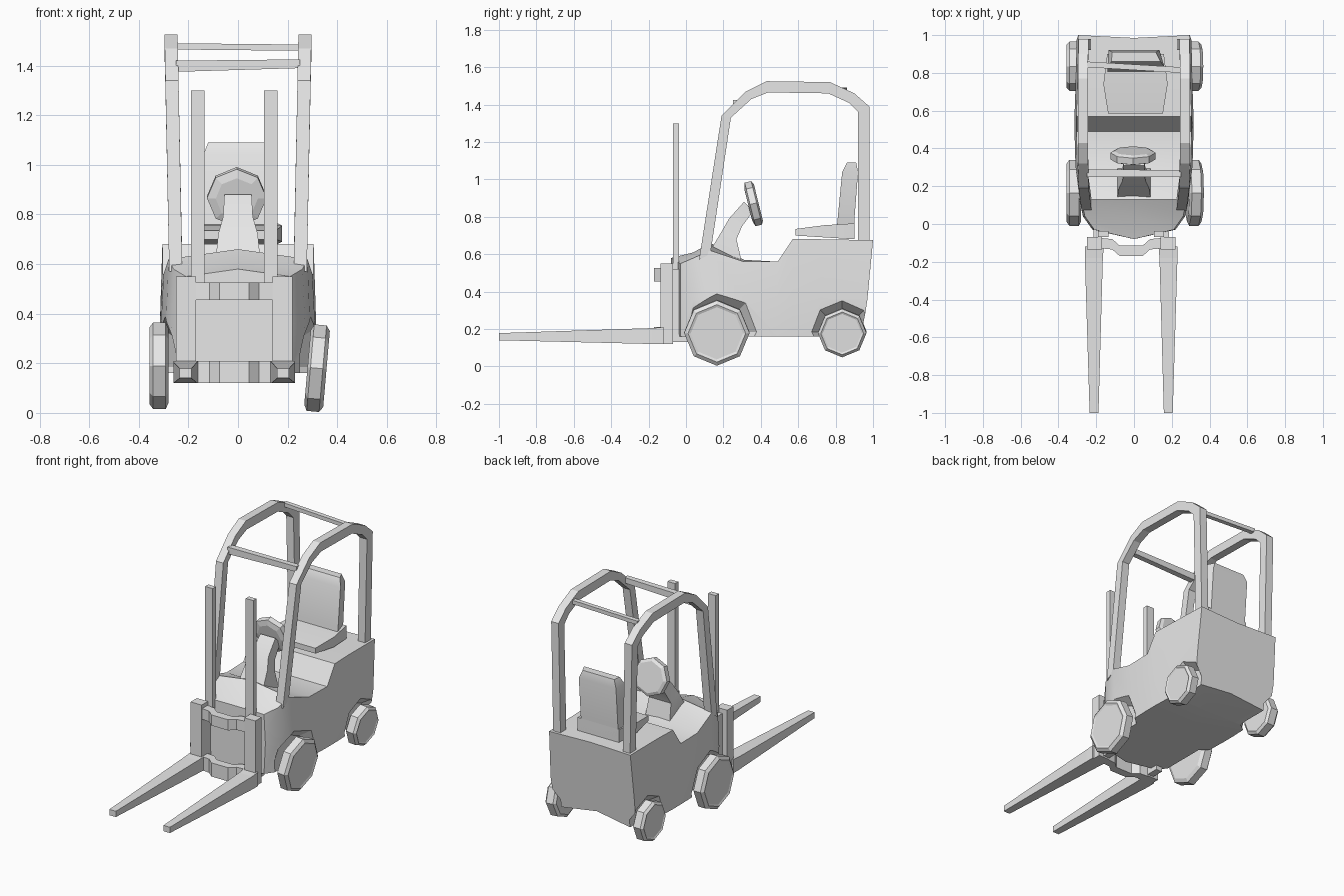
import bpy, bmesh, math
from mathutils import Vector, Matrix

cube = bpy.data.objects.get("Cube")
if cube:
    bpy.data.objects.remove(cube, do_unlink=True)

paint = bpy.data.materials.new("plain_grey")
paint.use_nodes = True
GREY = (0.8, 0.8, 0.8, 1)
paint.diffuse_color = GREY
paint.node_tree.nodes["Principled BSDF"].inputs["Base Color"].default_value = GREY


def loft(name, rings, smooth=False):
    """Skin a row of equal point rings and cap both ends."""
    bm = bmesh.new()
    rows = [[bm.verts.new(p) for p in ring] for ring in rings]
    count = len(rows[0])
    for a, b in zip(rows, rows[1:]):
        for i in range(count):
            j = (i + 1) % count
            bm.faces.new((a[i], a[j], b[j], b[i]))
    bm.faces.new(rows[0])
    bm.faces.new(rows[-1])
    bmesh.ops.recalc_face_normals(bm, faces=bm.faces)
    mesh = bpy.data.meshes.new(name)
    bm.to_mesh(mesh)
    bm.free()
    mesh.materials.append(paint)
    obj = bpy.data.objects.new(name, mesh)
    bpy.context.collection.objects.link(obj)
    if smooth:
        make_active(obj)
        bpy.ops.object.shade_smooth_by_angle(angle=math.radians(25))
    return obj


def make_active(obj):
    for other in bpy.context.selected_objects:
        other.select_set(False)
    obj.select_set(True)
    bpy.context.view_layer.objects.active = obj


def rect_y(y, x0, x1, z0, z1):
    return [(x0, y, z0), (x1, y, z0), (x1, y, z1), (x0, y, z1)]


def rect_x(x, y0, y1, z0, z1):
    return [(x, y0, z0), (x, y1, z0), (x, y1, z1), (x, y0, z1)]


def box(name, x0, x1, y0, y1, z0, z1):
    return loft(name, [rect_y(y0, x0, x1, z0, z1), rect_y(y1, x0, x1, z0, z1)])


def octagon(x, radius):
    steps = [math.tau * i / 8 for i in range(8)]
    return [(x, radius * math.cos(a), radius * math.sin(a)) for a in steps]


# Chassis: sections given as y, half width, shoulder height, crown height
sections = [
    (-0.03, 0.21, 0.55, 0.58),
    (0.04, 0.26, 0.58, 0.61),
    (0.13, 0.28, 0.62, 0.66),
    (0.31, 0.3, 0.56, 0.57),
    (0.49, 0.305, 0.56, 0.56),
    (0.57, 0.305, 0.68, 0.68),
    (0.72, 0.3, 0.68, 0.68),
    (1.0, 0.295, 0.675, 0.675),
]


def chassis_ring(index, y, half, shoulder, crown):
    nose, tail = index == 0, index == len(sections) - 1
    bow = -0.05 if nose else -0.015 if tail else 0
    low, mid = (-0.06, -0.03) if tail else (0, 0)
    side = [(half, y + low, 0.16), (half + 0.01, y + mid, 0.36), (half, y, shoulder)]
    other = [(-p[0], p[1], p[2]) for p in reversed(side)]
    floor = 0.2 if tail else 0.16
    return [(0, y + low + bow, floor)] + side + [(0, y + bow, crown)] + other


body = loft("chassis", [chassis_ring(i, *s) for i, s in enumerate(sections)])

# Wheel arches cut into the chassis, then the wheels themselves
AXLES = {"front": (0.165, 0.175, 0.23), "rear": (0.835, 0.13, 0.18)}
for end, (y, radius, arch) in AXLES.items():
    for side, s in (("left", 1), ("right", -1)):
        hub = Vector((0, y, 0.185))
        cone = [octagon(s * 0.25, radius * 0.95), octagon(s * 0.34, arch * 1.06)]
        cutter = loft("arch_cutter", [[Vector(p) + hub for p in r] for r in cone])
        cutter.hide_render = True
        make_active(body)
        cut = body.modifiers.new("arch", "BOOLEAN")
        cut.operation = "DIFFERENCE"
        cut.solver = "EXACT"
        cut.object = cutter
        bpy.ops.object.modifier_apply(modifier=cut.name)
        bpy.data.objects.remove(cutter, do_unlink=True)

        tread = [(-0.04, 0.86), (-0.028, 1), (0.022, 1), (0.037, 0.88), (0.032, 0.8)]
        wheel = loft(f"{end}_{side}_wheel", [octagon(s * x, radius * r) for x, r in tread])
        camber = math.radians(5 if s > 0 else 0)
        wheel.matrix_world = (Matrix.Translation((s * 0.32, y, 0.18 if s > 0 else 0.19))
                              @ Matrix.Rotation(camber, 4, "Y"))
make_active(body)
bpy.ops.object.shade_smooth_by_angle(angle=math.radians(25))

# Overhead guard: two bent rails, wider at the top
outer = [(0.07, 0.57), (0.19, 1.34), (0.32, 1.47), (0.43, 1.525),
         (0.77, 1.52), (0.9, 1.46), (0.98, 1.39), (0.98, 0.66)]
inner = [(0.13, 0.6), (0.24, 1.33), (0.35, 1.43), (0.44, 1.465),
         (0.76, 1.46), (0.87, 1.41), (0.92, 1.36), (0.92, 0.66)]
for side, s in (("left", 1), ("right", -1)):
    rings = []
    for (yo, zo), (yi, zi) in zip(outer, inner):
        lean = 0.02 * (zo - 0.6)
        near, far = s * (0.225 + lean), s * (0.278 + lean)
        rings.append([(near, yo, zo), (far, yo, zo), (far, yi, zi), (near, yi, zi)])
    loft(f"guard_{side}_rail", rings)
loft("guard_front_bar", [rect_x(-0.25, 0.25, 0.29, 1.375, 1.42),
                         rect_x(0.25, 0.25, 0.285, 1.39, 1.425)])
loft("guard_rear_bar", [rect_x(-0.25, 0.83, 0.86, 1.465, 1.49),
                        rect_x(0.25, 0.8, 0.83, 1.46, 1.485)])

# Mast, carriage and forks, mirrored about a slightly shifted middle
MID = -0.015
for side, s in (("left", 1), ("right", -1)):
    def at(x):
        return MID + s * x
    box(f"mast_{side}_post", at(0.12), at(0.175), -0.07, -0.037, 0.5, 1.3)
    box(f"mast_{side}_bracket", at(0.155), at(0.2), -0.08, 0.01, 0.13, 0.52)
    box(f"carriage_{side}_upright", at(0.155), at(0.235), -0.135, -0.07, 0.12, 0.55)
    loft(f"{side}_fork", [rect_y(-0.12, at(0.145), at(0.245), 0.12, 0.21),
                          rect_y(-0.18, at(0.15), at(0.245), 0.12, 0.205),
                          rect_y(-1, at(0.173), at(0.22), 0.14, 0.178)])

bow = [(-0.2, -0.125), (-0.1, -0.135), (-0.06, -0.17), (0.06, -0.17), (0.1, -0.135), (0.2, -0.125)]
for name, low, high in (("upper", 0.455, 0.525), ("lower", 0.12, 0.21)):
    loft(f"carriage_{name}_bar",
         [rect_x(MID + x, y, y + 0.055, low, high) for x, y in bow])

# Steering column and wheel
column = [(0.13, 0.3, 0.62, 0.55, 0.09), (0.19, 0.27, 0.72, 0.68, 0.08),
          (0.23, 0.3, 0.79, 0.75, 0.06), (0.31, 0.36, 0.88, 0.83, 0.055)]
loft("steering_column", [[(-w, y0, z0), (w, y0, z0), (w, y1, z1), (-w, y1, z1)]
                         for y0, y1, z0, z1, w in column], smooth=True)
rim = [(-0.028, 0.085), (-0.018, 0.12), (0.018, 0.12), (0.028, 0.1)]
steering = loft("steering_wheel", [octagon(x, r) for x, r in rim])
steering.matrix_world = (Matrix.Translation((-0.005, 0.36, 0.87))
                         @ Matrix.Rotation(math.radians(14), 4, "X")
                         @ Matrix.Rotation(math.radians(90), 4, "Z"))

# Seat cushion and backrest
cushion = [(0.585, 0.145, 0.7, 0.735), (0.74, 0.17, 0.69, 0.755), (0.9, 0.15, 0.68, 0.765)]
loft("seat_cushion", [rect_y(y, 0.008 - w, 0.008 + w, low, high)
                      for y, w, low, high in cushion], smooth=True)
back = [(0.8, 0.9, 0.69, 0.145), (0.81, 0.9, 0.78, 0.15), (0.835, 0.92, 1.04, 0.15),
        (0.86, 0.91, 1.09, 0.13)]
loft("seat_backrest", [[(0.01 - w, y0, z), (0.01 + w, y0, z),
                        (w - 0.015, y1, z), (0.015 - w, y1, z)]
                       for y0, y1, z, w in back], smooth=True)
